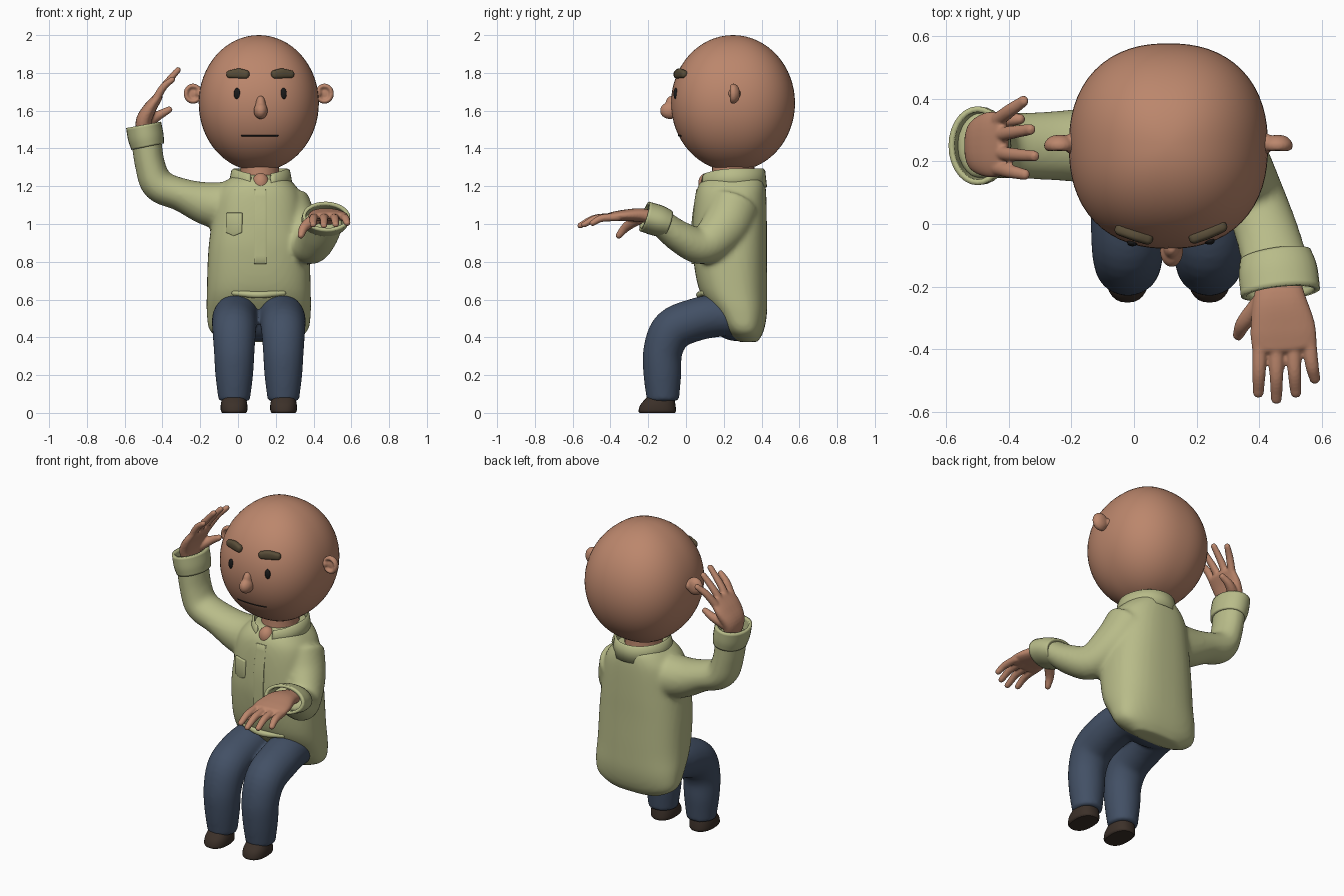
import bpy, bmesh, math
from mathutils import Vector, Matrix

CX = 0.11  # body centre line


def material(name, rgb):
    m = bpy.data.materials.new(name)
    m.diffuse_color = (*rgb, 1)
    return m


SKIN = material("skin", (0.50, 0.24, 0.15))
SHIRT = material("shirt_green", (0.48, 0.50, 0.25))
DENIM = material("denim", (0.055, 0.08, 0.13))
LEATHER = material("leather", (0.045, 0.03, 0.022))
HAIR = material("hair", (0.10, 0.075, 0.04))
BLACK = material("black", (0.01, 0.01, 0.01))


def spow(v, e):
    return math.copysign(abs(v) ** e, v)


def sweep(bm, stations, side=(1, 0, 0), cap=1.0, p=2.0, axis=None, n=28, sub=5):
    """Tube through (x, y, z, a, b) stations; a is the radius along side. cap None leaves it open."""
    S = [Vector(s) for s in stations]
    S = [2 * S[0] - S[1]] + S + [2 * S[-1] - S[-2]]
    path = []
    for i in range(1, len(S) - 2):
        for k in range(sub):
            t = k / sub
            path.append(0.5 * (2 * S[i] + (S[i + 1] - S[i - 1]) * t
                        + (2 * S[i - 1] - 5 * S[i] + 4 * S[i + 1] - S[i + 2]) * t * t
                        + (3 * S[i] - S[i - 1] - 3 * S[i + 1] + S[i + 2]) * t ** 3))
    path.append(S[-2])
    P = [Vector(q[:3]) for q in path]
    rings = []
    for i, q in enumerate(path):
        t = Vector(axis) if axis else (P[min(i + 1, len(P) - 1)] - P[max(i - 1, 0)]).normalized()
        rings.append((P[i], t, q[3], q[4]))
    if cap:
        def dome(r, sign):
            c, t, a, b = r
            return [(c + t * sign * cap * min(a, b) * math.sin(g), t, a * math.cos(g), b * math.cos(g))
                    for g in (0.4, 0.8, 1.15, 1.45)]
        rings = dome(rings[0], -1)[::-1] + rings + dome(rings[-1], 1)
    loops = []
    for c, t, a, b in rings:
        s = Vector(side)
        s = (s - t * s.dot(t)).normalized()
        u = t.cross(s)
        loops.append([bm.verts.new(c + s * a * spow(math.cos(g), 2 / p) + u * b * spow(math.sin(g), 2 / p))
                      for g in (2 * math.pi * k / n for k in range(n))])
    for A, B in zip(loops, loops[1:]):
        for k in range(n):
            bm.faces.new((A[k], A[(k + 1) % n], B[(k + 1) % n], B[k]))
    if cap is not None:
        bm.faces.new(loops[0][::-1])
        bm.faces.new(loops[-1])
    return bm


def ball(bm, c, r, seg=32):
    return bmesh.ops.create_uvsphere(bm, u_segments=seg, v_segments=seg // 2, radius=1,
                                     matrix=Matrix.Translation(c) @ Matrix.Diagonal((*r, 1)))["verts"]


def finish(name, bm, mat, voxel=0, smooth=6, thick=0):
    bmesh.ops.recalc_face_normals(bm, faces=bm.faces)
    me = bpy.data.meshes.new(name)
    bm.to_mesh(me)
    bm.free()
    me.materials.append(mat)
    me.polygons.foreach_set("use_smooth", [True] * len(me.polygons))
    me.set_sharp_from_angle(angle=math.radians(50))
    ob = bpy.data.objects.new(name, me)
    bpy.context.collection.objects.link(ob)
    if voxel:  # fuse overlapping volumes into one soft skin
        m = ob.modifiers.new("fuse", "REMESH")
        m.mode, m.voxel_size, m.use_smooth_shade = "VOXEL", voxel, True
        m = ob.modifiers.new("soften", "SMOOTH")
        m.factor, m.iterations = 0.5, smooth
    if thick:
        m = ob.modifiers.new("thickness", "SOLIDIFY")
        m.thickness = thick
    return ob


# Head: slightly squared egg
HC, HR, HP = Vector((CX, 0.249, 1.64)), (0.318, 0.328, 0.36), 2.3
bm = bmesh.new()
for v in ball(bm, (0, 0, 0), (1, 1, 1), 64):
    x, y = v.co.x, v.co.y
    q = (abs(x) ** HP + abs(y) ** HP) ** (1 / HP)
    s = math.hypot(x, y) / q if q > 1e-5 else 1
    v.co = HC + Vector((x * s * HR[0], y * s * HR[1], v.co.z * HR[2]))
finish("head", bm, SKIN)


def face_y(x, z):
    r = math.sqrt(1 - ((z - HC.z) / HR[2]) ** 2)
    return HC.y - HR[1] * (r ** HP - (abs(x - HC.x) / HR[0]) ** HP) ** (1 / HP)


# Neck with the bit of chest in the open collar
bm = sweep(bmesh.new(), [(0.115, 0.25, 1.14, 0.12, 0.13), (0.115, 0.25, 1.24, 0.105, 0.115),
                         (0.115, 0.25, 1.36, 0.10, 0.11)], cap=0)
ball(bm, (0.12, 0.11, 1.215), (0.045, 0.045, 0.055))
finish("neck", bm, SKIN)

# Face
bm = bmesh.new()
ball(bm, (0.12, -0.085, 1.60), (0.037, 0.053, 0.045))
ball(bm, (0.12, -0.075, 1.63), (0.027, 0.035, 0.05))
finish("nose", bm, SKIN, voxel=0.006)
xs = (0.02, 0.07, 0.12, 0.17, 0.21)
finish("mouth", sweep(bmesh.new(), [(x, face_y(x, 1.468) + 0.001, 1.468, 0.004, 0.004) for x in xs],
                      side=(0, 0, 1), n=8), BLACK)
for side, sg in (("right", -1), ("left", 1)):
    ex = 0.118 + sg * 0.123
    bm = bmesh.new()
    ball(bm, (ex, face_y(ex, 1.69) + 0.002, 1.69), (0.017, 0.012, 0.03), 20)
    finish(side + "_eye", bm, BLACK)
    brow = [(0.118 + sg * d, face_y(0.118 + sg * d, z) - 0.004, z, r, 0.018)
            for d, z, r in ((0.075, 1.792, 0.022), (0.115, 1.797, 0.026), (0.162, 1.793, 0.02))]
    finish(side + "_eyebrow", sweep(bmesh.new(), brow, side=(0, 0, 1), p=2.6), HAIR)
    # Ear: cupped disc with a rim
    ec = Vector((CX + sg * 0.348, 0.257, 1.69))
    bm = sweep(bmesh.new(), [(ec.x + 0.037 * math.cos(g), ec.y - 0.006, ec.z + 0.041 * math.sin(g), 0.018, 0.013)
                             for g in (k * math.pi / 6 for k in range(13))], side=(0, 1, 0), n=12)
    ball(bm, ec + Vector((0, 0.008, 0)), (0.042, 0.02, 0.045))
    ball(bm, ec - Vector((sg * 0.045, 0, 0)), (0.035, 0.035, 0.03))
    finish(side + "_ear", bm, SKIN, voxel=0.006, smooth=3)

# Shirt: torso sections (z, front y, back y, half width) fused with both sleeves
torso = [(1.26, 0.12, 0.405, 0.13), (1.22, 0.075, 0.418, 0.18), (1.15, 0.05, 0.425, 0.225),
         (1.0, 0.035, 0.428, 0.25), (0.85, 0.035, 0.428, 0.268), (0.65, 0.07, 0.43, 0.275),
         (0.52, 0.15, 0.428, 0.275), (0.43, 0.21, 0.41, 0.255), (0.375, 0.28, 0.38, 0.16)]
bm = sweep(bmesh.new(), [(CX, (f + b) / 2, z, w, (b - f) / 2) for z, f, b, w in reversed(torso)],
           axis=(0, 0, 1), p=2.5, cap=0, n=48)
sweep(bm, [(0.02, 0.245, 1.09, 0.14, 0.14), (-0.15, 0.25, 1.105, 0.12, 0.118), (-0.30, 0.25, 1.155, 0.108, 0.088),
           (-0.42, 0.25, 1.205, 0.105, 0.088), (-0.465, 0.25, 1.31, 0.105, 0.08),
           (-0.488, 0.25, 1.46, 0.108, 0.08)], side=(0, 1, 0), cap=0.2)
sweep(bm, [(0.25, 0.25, 1.09, 0.14, 0.14), (0.32, 0.20, 0.98, 0.112, 0.125), (0.38, 0.09, 0.885, 0.10, 0.10),
           (0.425, -0.03, 0.93, 0.102, 0.085), (0.455, -0.14, 1.015, 0.108, 0.07)], cap=0.2)
finish("shirt", bm, SHIRT, voxel=0.013, smooth=8)

# Rolled cuffs
finish("right_cuff", sweep(bmesh.new(), [(-0.478, 0.25, 1.41, 0.115, 0.088), (-0.488, 0.25, 1.46, 0.124, 0.095),
                                         (-0.50, 0.25, 1.525, 0.126, 0.094)], side=(0, 1, 0), cap=None),
       SHIRT, thick=0.018)
finish("left_cuff", sweep(bmesh.new(), [(0.452, -0.10, 1.0, 0.115, 0.075), (0.46, -0.15, 1.018, 0.126, 0.083),
                                        (0.468, -0.22, 1.04, 0.127, 0.082)], cap=None),
       SHIRT, thick=0.018)

# Collar: inner stand, fold, and outer fall with points at the front
bm = bmesh.new()
rows = []
for rx, ry, z, drop, gap in ((0.128, 0.15, 1.20, 0.0, 0.42), (0.142, 0.162, 1.293, 0.03, 0.38),
                             (0.155, 0.172, 1.285, 0.035, 0.36), (0.172, 0.182, 1.195, 0.02, 0.34)):
    row = []
    for k in range(37):
        g = gap + (2 * math.pi - 2 * gap) * k / 36
        w = max(0, math.cos(g)) ** 2
        row.append(bm.verts.new((0.12 + rx * math.sin(g), 0.247 - ry * math.cos(g), z - drop * w)))
    rows.append(row)
for A, B in zip(rows, rows[1:]):
    for k in range(36):
        bm.faces.new((A[k], A[k + 1], B[k + 1], B[k]))
finish("collar", bm, SHIRT, thick=0.014)

# Placket, front hem roll and chest pocket
finish("placket", sweep(bmesh.new(), [(0.118, 0.062, 1.18, 0.034, 0.008), (0.118, 0.037, 1.0, 0.034, 0.008),
                                      (0.118, 0.036, 0.79, 0.034, 0.008)], p=5, cap=0.2), SHIRT)
finish("front_hem", sweep(bmesh.new(), [(-0.02, 0.095, 0.635, 0.014, 0.014), (0.11, 0.072, 0.625, 0.018, 0.018),
                                        (0.24, 0.095, 0.635, 0.014, 0.014)], side=(0, 0, 1)), SHIRT)
bm = bmesh.new()
pocket = [bm.verts.new(c) for c in ((-0.045, 0, 0.06), (0.045, 0, 0.06), (0.045, 0, -0.045),
                                    (0, 0, -0.065), (-0.045, 0, -0.045))]
bm.faces.new(pocket)
ob = finish("chest_pocket", bm, SHIRT, thick=0.02)
ob.modifiers["thickness"].offset = 0
b = ob.modifiers.new("soft_edges", "BEVEL")
b.width, b.segments = 0.006, 2
ob.location, ob.rotation_euler = (-0.02, 0.056, 1.0), (0, 0, -0.33)


# Hands: palm, four fingers and a thumb fused together
def hand(name, palm, fingers, thumb, side):
    bm = sweep(bmesh.new(), palm, side=side, p=2.4)
    for a, m, t in fingers:
        sweep(bm, [(*a, 0.024, 0.022), (*m, 0.022, 0.02), (*t, 0.018, 0.016)], side=side, n=14)
    sweep(bm, [(*thumb[0], 0.035, 0.032), (*thumb[1], 0.026, 0.025), (*thumb[2], 0.018, 0.018)], side=side, n=14)
    finish(name, bm, SKIN, voxel=0.006, smooth=4)


hand("left_hand",
     [(0.465, -0.15, 1.03, 0.06, 0.036), (0.465, -0.24, 1.047, 0.085, 0.036),
      (0.475, -0.33, 1.045, 0.104, 0.03), (0.48, -0.39, 1.04, 0.104, 0.024)],
     [((k, -0.36, 1.037), ((k + t) / 2, (y - 0.40) / 2, 1.03), (t, y, z)) for k, t, y, z in
      ((0.402, 0.397, -0.54, 0.997), (0.455, 0.455, -0.56, 0.992), (0.508, 0.517, -0.54, 0.997),
       (0.558, 0.578, -0.495, 1.005))],
     ((0.41, -0.25, 1.03), (0.352, -0.315, 0.985), (0.333, -0.355, 0.94)), (1, 0, 0))
hand("right_hand",
     [(-0.492, 0.25, 1.46, 0.06, 0.036), (-0.50, 0.25, 1.54, 0.085, 0.042),
      (-0.468, 0.253, 1.61, 0.104, 0.035), (-0.425, 0.255, 1.67, 0.104, 0.025)],
     [((-0.435, k, 1.66), (-0.395, (k + t) / 2, 1.725), (x, t, z)) for k, t, x, z in
      ((0.333, 0.393, -0.352, 1.77), (0.282, 0.302, -0.33, 1.803), (0.228, 0.217, -0.318, 1.815),
       (0.178, 0.158, -0.348, 1.765))],
     ((-0.475, 0.30, 1.54), (-0.42, 0.33, 1.575), (-0.365, 0.335, 1.605)), (0, 1, 0))

# Trousers: pelvis and two bent legs; shoes
bm = bmesh.new()
ball(bm, (CX, 0.27, 0.48), (0.22, 0.13, 0.10))
for side, sg in (("right", -1), ("left", 1)):
    sweep(bm, [(CX + sg * d, y, z, a, r) for d, y, z, a, r in
               ((0.115, 0.28, 0.505, 0.115, 0.10), (0.12, 0.17, 0.515, 0.118, 0.113), (0.128, 0.05, 0.493, 0.12, 0.113),
                (0.13, -0.07, 0.44, 0.116, 0.113), (0.13, -0.122, 0.33, 0.108, 0.104),
                (0.13, -0.125, 0.20, 0.100, 0.100), (0.13, -0.122, 0.065, 0.083, 0.085))], cap=0.05)
    shoe = [(CX + sg * 0.131, y, z, a, r) for y, z, a, r in
            ((-0.152, 0.0, 0.062, 0.094), (-0.152, 0.012, 0.07, 0.099), (-0.148, 0.045, 0.07, 0.092),
             (-0.135, 0.082, 0.062, 0.072))]
    finish(side + "_shoe", sweep(bmesh.new(), shoe, axis=(0, 0, 1), p=2.4, cap=0), LEATHER)
finish("trousers", bm, DENIM, voxel=0.012, smooth=5)
